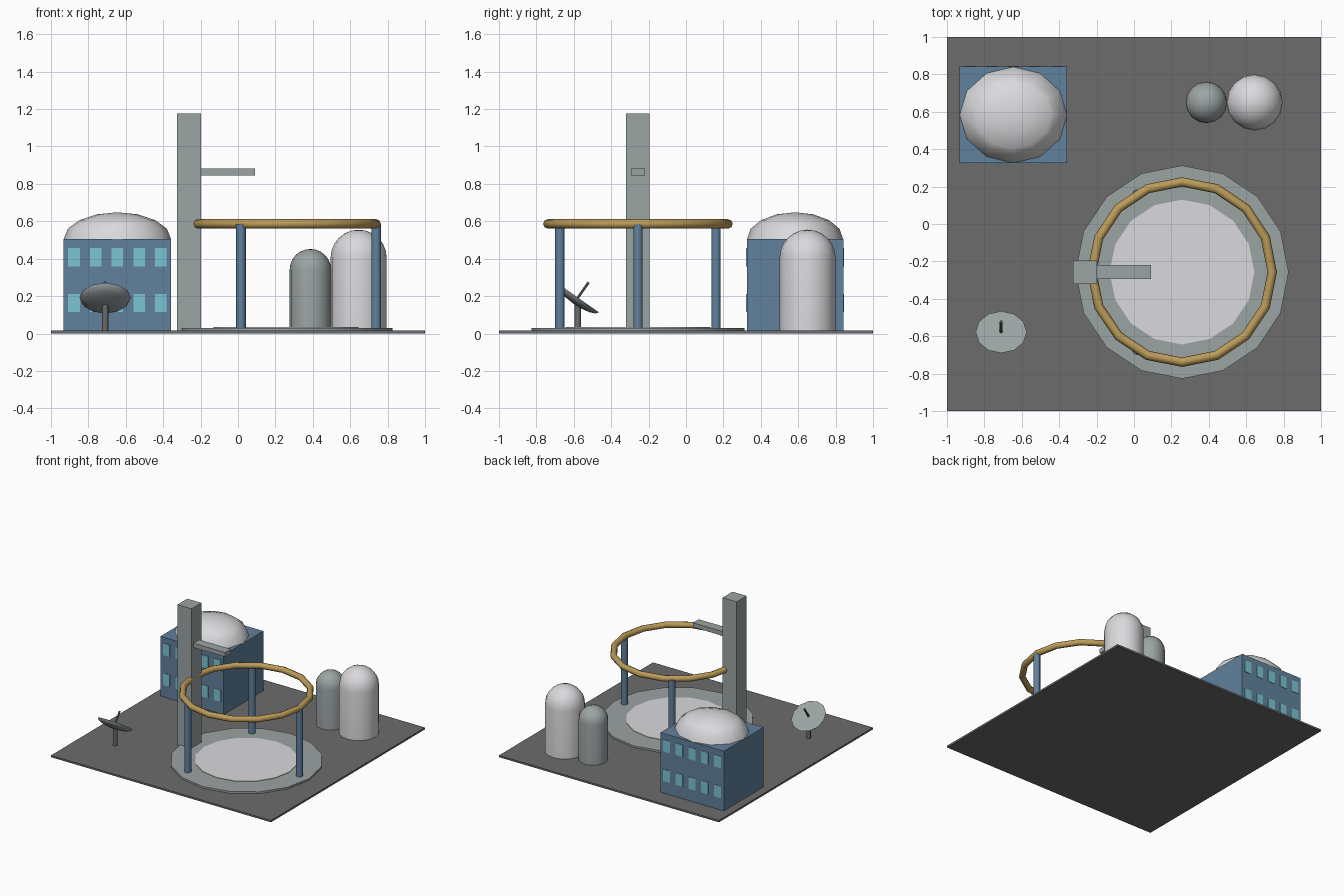
import bpy
import bmesh
from math import sin, cos, pi, radians
from mathutils import Matrix, Vector

if "Cube" in bpy.data.objects:
    bpy.data.objects.remove(bpy.data.objects["Cube"], do_unlink=True)


def material(name, r, g, b):
    m = bpy.data.materials.new(name)
    m.use_nodes = True
    m.diffuse_color = (r, g, b, 1)
    m.node_tree.nodes["Principled BSDF"].inputs["Base Color"].default_value = (r, g, b, 1)
    return m


ASPHALT = material("dark asphalt", 0.15, 0.15, 0.15)
GREY = material("concrete grey", 0.33, 0.37, 0.37)
WHITE = material("off white", 0.7, 0.7, 0.72)
BLUE = material("steel blue", 0.12, 0.22, 0.34)
GLASS = material("window cyan", 0.2, 0.56, 0.66)
GOLD = material("brass gold", 0.5, 0.33, 0.1)


def finish(bm, name, mat, loc=(0, 0, 0), smooth=False):
    bmesh.ops.recalc_face_normals(bm, faces=bm.faces)
    mesh = bpy.data.meshes.new(name)
    bm.to_mesh(mesh)
    bm.free()
    mesh.materials.append(mat)
    ob = bpy.data.objects.new(name, mesh)
    ob.location = loc
    bpy.context.collection.objects.link(ob)
    if smooth:
        bpy.ops.object.select_all(action="DESELECT")
        ob.select_set(True)
        bpy.context.view_layer.objects.active = ob
        bpy.ops.object.shade_smooth_by_angle(angle=radians(50))
    return ob


def box(name, mat, low, high):
    low, high = Vector(low), Vector(high)
    bm = bmesh.new()
    bmesh.ops.create_cube(bm, size=1, matrix=Matrix.Diagonal((*(high - low), 1)))
    return finish(bm, name, mat, (low + high) / 2)


def lathe(name, mat, profile, sides, loc):
    """Turn a (radius, height) profile around z."""
    bm = bmesh.new()
    verts = [bm.verts.new((r, 0, z)) for r, z in profile]
    edges = [bm.edges.new(pair) for pair in zip(verts, verts[1:])]
    bmesh.ops.spin(bm, geom=verts + edges, cent=(0, 0, 0), axis=(0, 0, 1),
                   angle=2 * pi, steps=sides)
    bmesh.ops.remove_doubles(bm, verts=bm.verts, dist=0.0001)
    return finish(bm, name, mat, loc, smooth=True)


def arc(radius, height, base=0, steps=4):
    """Quarter ellipse from the rim up to the pole."""
    pts = [(radius * cos(i * pi / 2 / steps), base + height * sin(i * pi / 2 / steps))
           for i in range(steps)]
    return pts + [(0, base + height)]


def rod(name, mat, radius, height, sides, loc):
    return lathe(name, mat, [(0, 0), (radius, 0), (radius, height), (0, height)], sides, loc)


DECK = 0.015
PX, PY = 0.257, -0.257

# Ground and landing pad
box("ground", ASPHALT, (-1, -1, 0), (1, 1, DECK))
rod("pad_base", GREY, 0.57, 0.015, 16, (PX, PY, DECK))
rod("pad_centre", WHITE, 0.387, 0.019, 16, (PX, PY, DECK))

# Raised ring on three columns
bpy.ops.mesh.primitive_torus_add(location=(PX, PY, 0.586), major_segments=16,
                                 minor_segments=8, major_radius=0.482, minor_radius=0.025)
ring = bpy.context.object
ring.name = "ring"
ring.data.materials.append(GOLD)
bpy.ops.object.shade_smooth()
for i in range(3):
    a = i * 2 * pi / 3
    rod(f"ring_column_{i + 1}", BLUE, 0.026, 0.555, 10,
        (PX + 0.482 * cos(a), PY + 0.482 * sin(a), 0.03))

# Service tower and arm
box("tower", GREY, (-0.325, -0.322, DECK), (-0.197, -0.194, 1.175))
box("tower_arm", GREY, (-0.197, -0.295, 0.846), (0.09, -0.22, 0.882))

# Building with dome and windows on its front and back
BX, BY = -0.645, 0.583
box("building", BLUE, (-0.933, 0.325, DECK), (-0.358, 0.841, 0.505))
dome = lathe("building_dome", WHITE, arc(1, 0.143), 12, (BX, BY, 0.505))
dome.scale = (0.287, 0.257, 1)
for side, y in (("front", 0.325), ("back", 0.841)):
    for row, z in enumerate((0.163, 0.408)):
        for col in range(5):
            x = BX + (col - 2) * 0.116
            box(f"{side}_window_{row + 1}_{col + 1}", GLASS,
                (x - 0.031, y - 0.004, z - 0.049), (x + 0.031, y + 0.004, z + 0.049))

# Storage tanks
for name, mat, x, r, top in (("large_tank", WHITE, 0.645, 0.15, 0.405),
                             ("small_tank", GREY, 0.387, 0.111, 0.341)):
    lathe(name, mat, [(0, DECK), (r, DECK)] + arc(r, r, top, 6), 16, (x, 0.65, 0))

# Dish antenna, tilted towards the back
DX, DY, DZ = -0.71, -0.578, 0.192
rod("dish_mast", ASPHALT, 0.017, 0.145, 8, (DX, DY, DECK))
dish = lathe("dish", GREY, [(0, 0)] + arc(0.137, -0.04), 12, (DX, DY, DZ))
feed = rod("dish_feed", ASPHALT, 0.008, 0.1, 6, (DX, DY, DZ))
for part in (dish, feed):
    part.rotation_euler.x = radians(-35)
